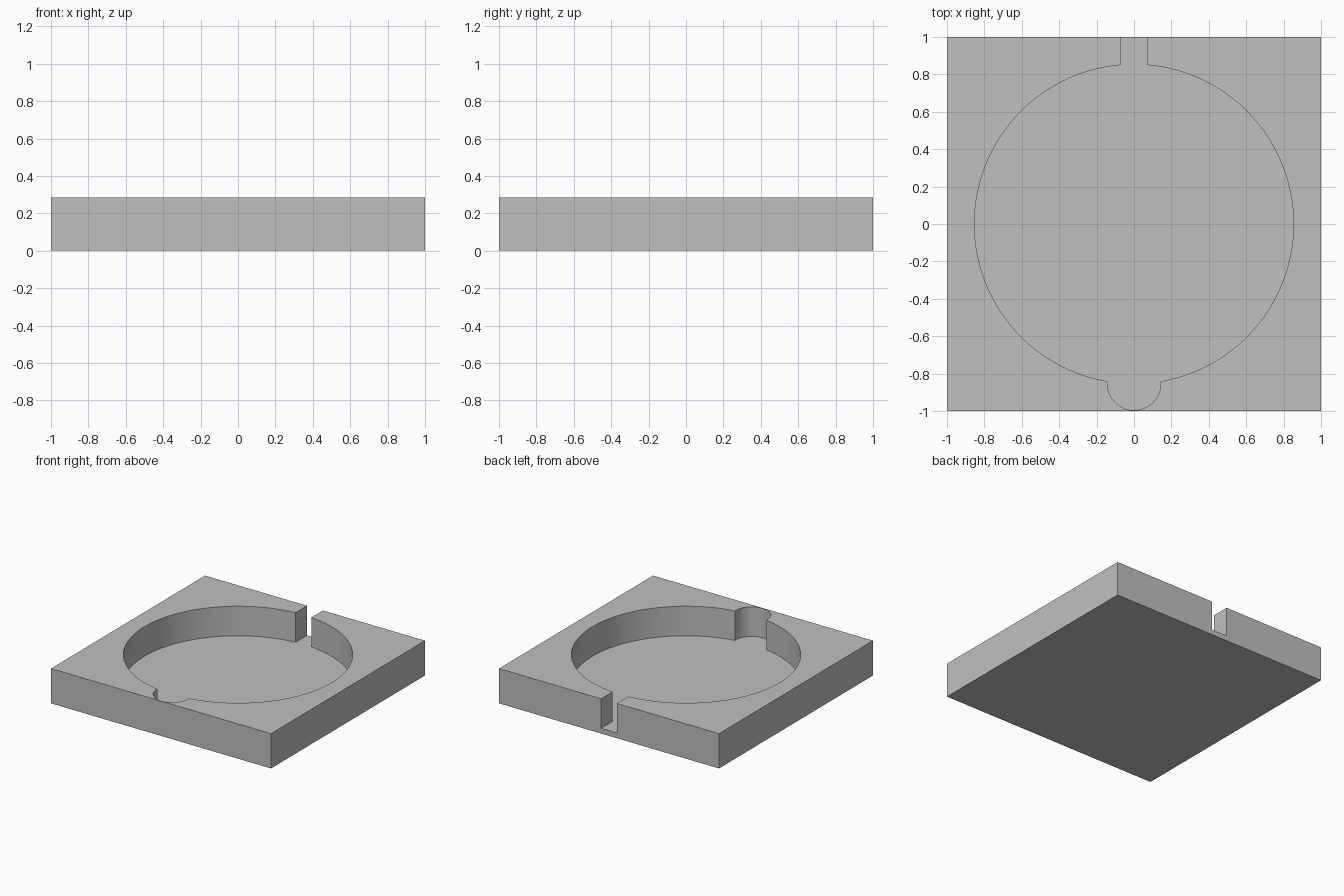
import bpy
import bmesh
from math import sin, cos, asin, pi, radians

old = bpy.data.objects.get("Cube")
if old:
    bpy.data.objects.remove(old, do_unlink=True)

HEIGHT, FLOOR = 0.286, 0.043
POCKET_R, NOTCH_R, SLOT_HALF = 0.853, 0.1425, 0.072

grey = bpy.data.materials.new("light grey")
grey.use_nodes = True
colour = (0.53, 0.53, 0.53, 1)
grey.diffuse_color = colour
grey.node_tree.nodes["Principled BSDF"].inputs["Base Color"].default_value = colour


def prism(name, outline, z0, z1):
    """Extrude a closed outline from z0 up to z1."""
    bm = bmesh.new()
    base = bm.faces.new([bm.verts.new((x, y, z0)) for x, y in outline])
    top = bmesh.ops.extrude_face_region(bm, geom=[base])["geom"]
    verts = [v for v in top if isinstance(v, bmesh.types.BMVert)]
    bmesh.ops.translate(bm, vec=(0, 0, z1 - z0), verts=verts)
    bmesh.ops.recalc_face_normals(bm, faces=bm.faces)
    mesh = bpy.data.meshes.new(name)
    bm.to_mesh(mesh)
    bm.free()
    mesh.materials.append(grey)
    obj = bpy.data.objects.new(name, mesh)
    bpy.context.collection.objects.link(obj)
    return obj


def arc(cy, r, start, end, steps):
    """Points on a circle about (0, cy), with angles measured from +y."""
    angles = [start + (end - start) * i / steps for i in range(steps + 1)]
    return [(r * sin(a), cy + r * cos(a)) for a in angles]


# Square block
block = prism("square_tray", [(-1, -1), (1, -1), (1, 1), (-1, 1)], 0, HEIGHT)

# Round pocket, rear slot and front thumb notch as one mirrored outline
meet = 2 * asin(NOTCH_R / (2 * POCKET_R))
half = [(SLOT_HALF, 1.1)]
half += arc(0, POCKET_R, asin(SLOT_HALF / POCKET_R), pi - meet, 64)
half += arc(-POCKET_R, NOTCH_R, pi / 2 - meet / 2, pi, 20)[1:]
outline = half + [(-x, y) for x, y in reversed(half[:-1])]
cutter = prism("pocket_cutter", outline, FLOOR, HEIGHT + 0.1)
cutter.hide_render = True

# Cut the pocket, then drop the cutter
cut = block.modifiers.new("pocket", "BOOLEAN")
cut.operation = "DIFFERENCE"
cut.solver = "EXACT"
cut.object = cutter
bpy.ops.object.select_all(action="DESELECT")
block.select_set(True)
bpy.context.view_layer.objects.active = block
bpy.ops.object.modifier_apply(modifier=cut.name)
bpy.data.objects.remove(cutter, do_unlink=True)

# Smooth curved walls, sharp corners
bpy.ops.object.shade_smooth_by_angle(angle=radians(30))
